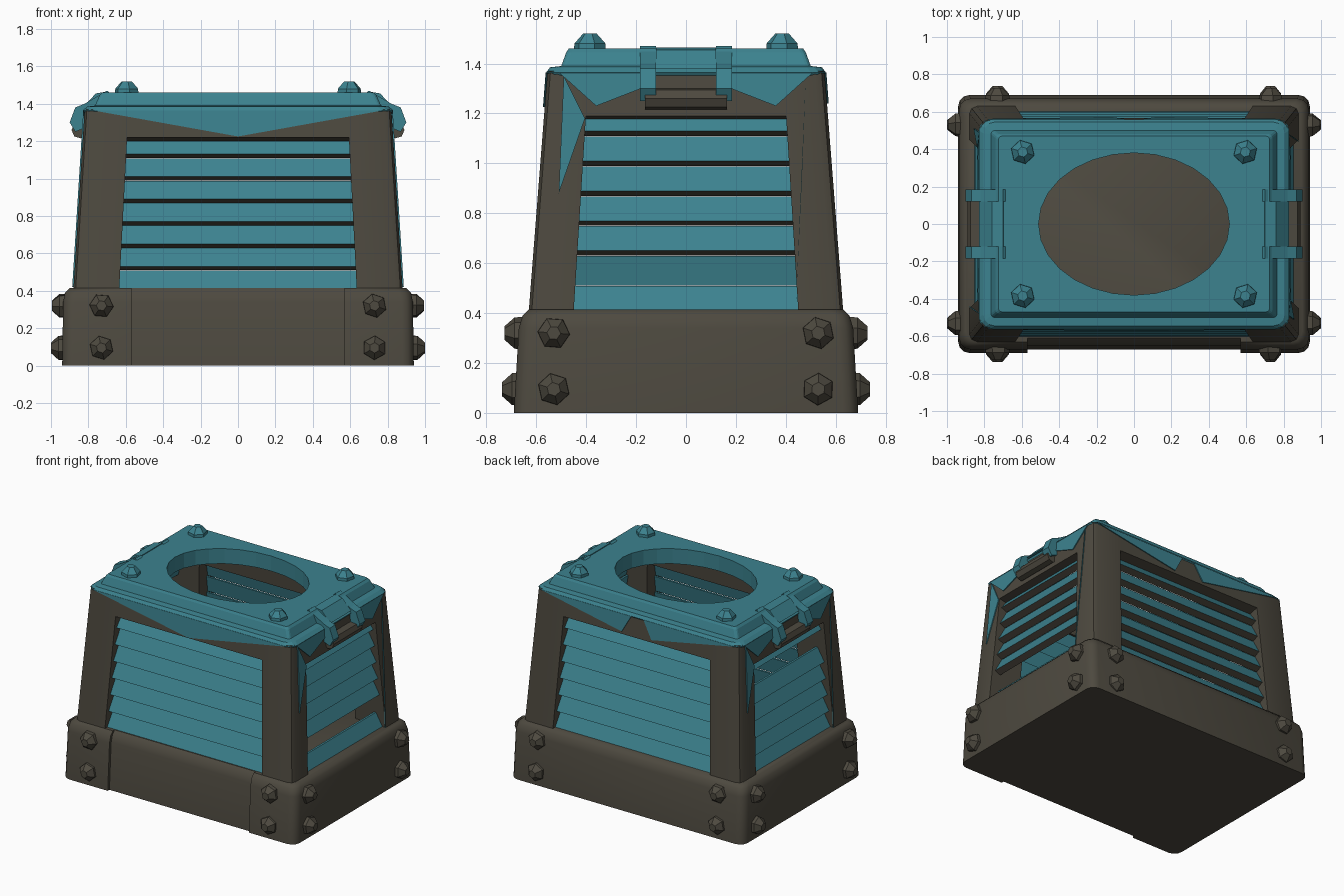
import bpy, bmesh, math
from mathutils import Vector

cube = bpy.data.objects.get("Cube")
if cube:
    bpy.data.objects.remove(cube, do_unlink=True)


def material(name, rgb):
    m = bpy.data.materials.new(name)
    m.use_nodes = True
    m.diffuse_color = (*rgb, 1)
    m.node_tree.nodes["Principled BSDF"].inputs["Base Color"].default_value = (*rgb, 1)
    return m


TEAL = material("teal_paint", (0.045, 0.225, 0.275))
BROWN = material("dark_brown_metal", (0.075, 0.067, 0.05))


def loft(name, rings, mats, smooth=False, rule=None):
    """Skin equal-length rings of points and cap both ends."""
    bm = bmesh.new()
    loops = [[bm.verts.new(p) for p in ring] for ring in rings]
    n = len(loops[0])
    for a, b in zip(loops, loops[1:]):
        for i in range(n):
            j = (i + 1) % n
            bm.faces.new((a[i], a[j], b[j], b[i]))
    bm.faces.new(loops[0][::-1])
    bm.faces.new(loops[-1])
    bmesh.ops.recalc_face_normals(bm, faces=bm.faces)
    if rule:
        for f in bm.faces:
            f.material_index = rule(f)
    mesh = bpy.data.meshes.new(name)
    bm.to_mesh(mesh)
    bm.free()
    for m in mats:
        mesh.materials.append(m)
    obj = bpy.data.objects.new(name, mesh)
    bpy.context.collection.objects.link(obj)
    if smooth:
        bpy.ops.object.select_all(action='DESELECT')
        obj.select_set(True)
        bpy.context.view_layer.objects.active = obj
        bpy.ops.object.shade_smooth_by_angle(angle=math.radians(40))
    return obj


def plan(z, hx, hy, c, notch=None):
    """Rectangle with softened corners, optionally recessed along the front."""
    pts = []
    for k, (sx, sy) in enumerate([(1, 1), (-1, 1), (-1, -1), (1, -1)]):
        for s in range(4):
            a = math.radians(90 * k + 30 * s)
            pts.append((sx * (hx - c) + c * math.cos(a), sy * (hy - c) + c * math.sin(a), z))
        if k == 2 and notch:
            w, d = notch
            pts += [(-w, -hy, z), (-w, d - hy, z), (w, d - hy, z), (w, -hy, z)]
    return pts


# Tapered body limits at a height
Z0, Z1 = 0.41, 1.37


def taper(z, low, high):
    return low + (high - low) * (z - Z0) / (Z1 - Z0)


def half_x(z): return taper(z, 0.88, 0.82)
def half_y(z): return taper(z, 0.63, 0.555)
def open_x(z): return taper(z, 0.635, 0.585)
def open_y(z): return taper(z, 0.45, 0.39)


def wall(axis, s, u, z, off):
    """Point on a body wall: u runs along it, off points outwards."""
    if axis == "y":
        return Vector((u, s * (half_y(z) + off), z))
    return Vector((s * (half_x(z) + off), u, z))


# Base with recessed front panel
notch = (0.57, 0.02)
loft("base", [plan(0, 0.94, 0.69, 0.06, notch), plan(0.34, 0.935, 0.67, 0.06, notch),
              plan(0.39, 0.925, 0.655, 0.06, notch), plan(0.415, 0.9, 0.63, 0.06, notch)],
     [BROWN], True)

# Corner posts
for sx in (-1, 1):
    for sy in (-1, 1):
        rings = []
        for z in (Z0 - 0.03, Z1):
            X, Y, ix, iy, c = half_x(z), half_y(z), open_x(z), open_y(z), 0.04
            ring = [(ix, iy), (X, iy), (X, Y - c), (X - 0.3 * c, Y - 0.3 * c), (X - c, Y), (ix, Y)]
            rings.append([(sx * x, sy * y, z) for x, y in ring])
        loft("corner_post", rings, [BROWN], True)

# Headers and louvre slats on every wall
MISSING = {("x", 1): 1, ("x", -1): 5}
for axis, opening, low in (("y", open_x, 1.2), ("x", open_y, 1.17)):
    for s in (-1, 1):
        w = opening(low) + 0.02
        loft("header", [[wall(axis, s, u, z, o) for z, o in
                         ((low, -0.1), (low + 0.02, 0), (Z1, 0), (Z1, -0.1))] for u in (-w, w)], [BROWN])
        for i in range(7):
            if MISSING.get((axis, s)) == i:
                continue
            bottom = 0.39 + 0.12 * i
            top = min(bottom + 0.118, 1.2)
            section = ((bottom, -0.07), (bottom + 0.02, -0.025), (top, -0.07), (top, -0.085))
            w = opening(bottom) + 0.015
            # Lower lip of each slat is brown
            loft("louvre_slat", [[wall(axis, s, u, z, o) for z, o in section] for u in (-w, w)],
                 [TEAL, BROWN], rule=lambda f: int(f.normal.z < -0.5))


# Thin teal gussets on the walls
def gusset(name, axis, s, pts):
    loft(name, [[wall(axis, s, u, z, o) for u, z in pts] for o in (-0.002, 0.007)], [TEAL])


gusset("front_gusset", "y", -1, [(-0.78, 1.365), (0, 1.225), (0.78, 1.365)])
for s in (-1, 1):
    gusset("back_gusset", "y", 1, [(s * 0.78, 1.365), (s * 0.12, 1.24), (s * 0.05, 1.365)])
    gusset("long_post_gusset", "x", s, [(s * 0.48, 1.35), (s * 0.465, 0.95), (s * 0.44, 0.42)])
    gusset("short_post_gusset", "x", s, [(-s * 0.49, 1.35), (-s * 0.51, 0.88), (-s * 0.405, 1.18)])
    for t in (-1, 1):
        gusset("side_gusset", "x", s, [(t * 0.51, 1.365), (t * 0.36, 1.23), (t * 0.18, 1.3), (t * 0.16, 1.365)])

# Stepped lid with an oval hole
lid = loft("lid", [plan(1.35, 0.82, 0.55, 0.05), plan(1.365, 0.83, 0.56, 0.06),
                   plan(1.385, 0.805, 0.545, 0.06), plan(1.39, 0.765, 0.5, 0.02),
                   plan(1.445, 0.74, 0.48, 0.02), plan(1.46, 0.725, 0.47, 0.02)], [TEAL])
oval = [(0.51 * math.cos(a), 0.38 * math.sin(a)) for a in (math.tau * i / 28 for i in range(28))]
cutter = loft("oval_cutter", [[(x, y, z) for x, y in oval] for z in (1.2, 1.6)], [TEAL])
cutter.hide_render = True
cutter.hide_viewport = True
cut = lid.modifiers.new("oval_hole", 'BOOLEAN')
cut.operation = 'DIFFERENCE'
cut.solver = 'EXACT'
cut.object = cutter

# Side handles: brown grip held by two teal brackets
bracket = [(0.66, 1.44), (0.7, 1.47), (0.82, 1.4), (0.87, 1.38), (0.9, 1.3), (0.87, 1.25), (0.82, 1.27), (0.78, 1.36)]
grip = [(0.81, 1.24), (0.84, 1.215), (0.875, 1.225), (0.89, 1.26), (0.875, 1.295), (0.82, 1.3)]
for s in (-1, 1):
    loft("handle_grip", [[(s * x, y, z) for x, z in grip] for y in (-0.165, 0.165)], [BROWN])
    loft("handle_pad", [[(s * x, y, z) for x, z in ((0.68, 1.38), (0.7, 1.465), (0.76, 1.455), (0.83, 1.38))]
                        for y in (-0.12, 0.12)], [TEAL])
    for t in (-1, 1):
        loft("handle_bracket", [[(s * x, t * y, z) for x, z in bracket] for y in (0.12, 0.185)], [TEAL])


# Faceted bolts
def bolt(name, pos, direction, mat, turn):
    d = Vector(direction)
    rot = d.to_track_quat('Z', 'Y')
    rings = []
    for r, h in ((0.066, -0.02), (0.064, 0.022), (0.028, 0.062)):
        rings.append([Vector(pos) + rot @ Vector((r * math.cos(a), r * math.sin(a), h))
                      for a in (turn + math.tau * i / 6 for i in range(6))])
    loft(name, rings, [mat])


for sx in (-1, 1):
    for sy in (-1, 1):
        bolt("lid_bolt", (sx * 0.595, sy * 0.385, 1.458), (0, 0, 1), TEAL, 0.3 * sx)
        for z, inset in ((0.095, 0), (0.32, 0.01)):
            bolt("base_bolt", (sx * 0.73, sy * (0.675 - inset), z), (0, sy, 0), BROWN, 0.4 * sx + z)
            bolt("base_bolt", (sx * (0.938 - inset / 2), sy * 0.53, z), (sx, 0, 0), BROWN, 0.4 * sy + z)
